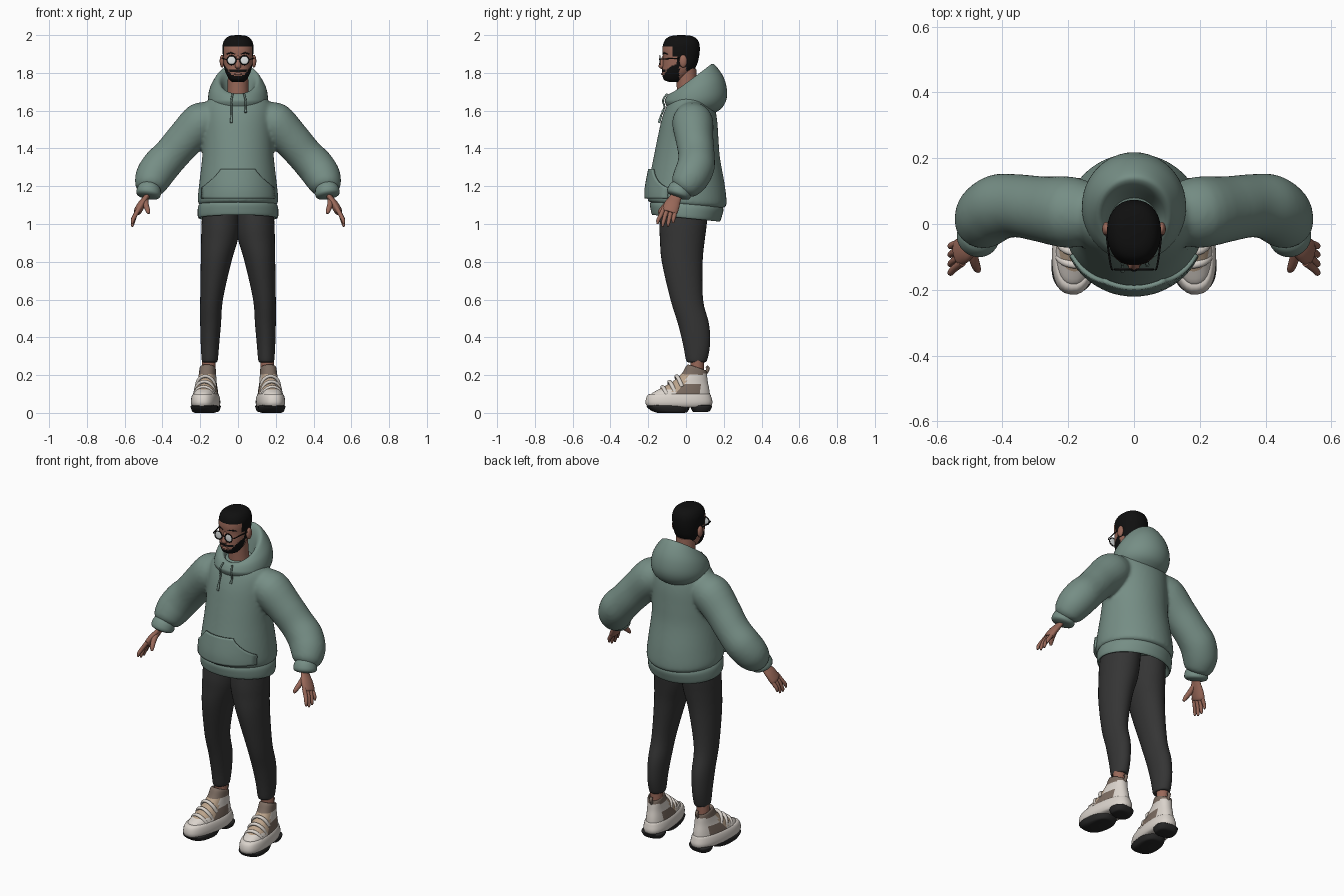
import bpy, bmesh, math
from mathutils import Vector, Matrix
from mathutils.bvhtree import BVHTree

if "Cube" in bpy.data.objects:
    bpy.data.objects.remove(bpy.data.objects["Cube"])


def material(name, *rgb):
    m = bpy.data.materials.new(name)
    m.use_nodes = True
    m.diffuse_color = (*rgb, 1)
    m.node_tree.nodes["Principled BSDF"].inputs["Base Color"].default_value = (*rgb, 1)
    return m


GREEN = material("sage fabric", .18, .27, .235)
PANTS = material("charcoal fabric", .035, .035, .035)
SKIN = material("skin", .32, .14, .1)
HAIR = material("black hair", .005, .005, .005)
WHITE = material("shoe white", .7, .65, .6)
BROWN = material("shoe taupe", .2, .15, .12)
BEIGE = material("shoe beige", .5, .37, .26)
SOLE = material("rubber sole", .02, .02, .02)
LENS = material("pale lens", .75, .78, .78)


def build(name, bm, mats, pair=False, rule=None, matrix=Matrix()):
    """Turn a bmesh into one object, or a left and right pair."""
    mats = mats if isinstance(mats, (list, tuple)) else [mats]
    bmesh.ops.recalc_face_normals(bm, faces=bm.faces)
    for f in bm.faces:
        f.smooth = True
        if rule:
            f.material_index = rule(f.calc_center_median())
    bm.transform(matrix)
    objs = []
    for side in (("left_", "right_") if pair else ("",)):
        if side == "right_":
            bm.transform(Matrix.Diagonal((-1, 1, 1, 1)))
            bmesh.ops.reverse_faces(bm, faces=bm.faces)
        me = bpy.data.meshes.new(side + name)
        bm.to_mesh(me)
        for m in mats:
            me.materials.append(m)
        me.set_sharp_from_angle(angle=math.radians(50))
        ob = bpy.data.objects.new(side + name, me)
        bpy.context.collection.objects.link(ob)
        objs.append(ob)
    bm.free()
    return objs


def spline(keys, sub):
    """Smoothly resample a list of (centre, u, v) rings."""
    out = []
    for i in range(len(keys) - 1):
        a, b, c, d = (keys[min(max(i + k, 0), len(keys) - 1)] for k in (-1, 0, 1, 2))
        for s in range(sub):
            t = s / sub
            out.append([q + (r - p) * t / 2 + (p * 2 - q * 5 + r * 4 - w) * t * t / 2
                        + (q * 3 - p - r * 3 + w) * t ** 3 / 2
                        for p, q, r, w in zip(a, b, c, d)])
    return out + [keys[-1]]


def skin_rings(keys, sub=4, seg=32, power=2):
    """Skin elliptical rings into a closed bmesh."""
    bm = bmesh.new()

    def bend(x):
        return math.copysign(abs(x) ** (2 / power), x)
    rows = []
    for c, u, v in spline(keys, sub):
        angles = [math.tau * k / seg for k in range(seg)]
        rows.append([bm.verts.new(c + u * bend(math.cos(a)) + v * bend(math.sin(a))) for a in angles])
    for a, b in zip(rows, rows[1:]):
        for k in range(seg):
            n = (k + 1) % seg
            bm.faces.new((a[k], a[n], b[n], b[k]))
    bm.faces.new(rows[0])
    bm.faces.new(rows[-1])
    return bm


def ring(yf, zf, yb, zb, hw, x=0):
    """Tilted ring from its front point, back point and half width."""
    f, b = Vector((x, yf, zf)), Vector((x, yb, zb))
    return (f + b) / 2, Vector((hw, 0, 0)), (b - f) / 2


def flat(z, yf, yb, hw, x=0):
    return ring(yf, z, yb, z, hw, x)


def tube(points, radii, flatten=1):
    """Rings square to a path; flatten thins them across the y axis."""
    pts = [Vector(p) for p in points]
    run = (pts[-1] - pts[0]).normalized()
    ref = Vector((0, 0, 1)) if abs(run.y) > .9 else Vector((0, 1, 0))
    keys = []
    for i, p in enumerate(pts):
        t = (pts[min(i + 1, len(pts) - 1)] - pts[max(i - 1, 0)]).normalized()
        u = t.cross(ref).normalized()
        r = radii[i] if isinstance(radii, (list, tuple)) else radii
        keys.append((p, u * r * flatten, u.cross(t) * r))
    return keys


def blob(name, loc, size, mat, pair=False):
    bm = bmesh.new()
    bmesh.ops.create_uvsphere(bm, u_segments=20, v_segments=12, radius=1)
    return build(name, bm, mat, pair, None, Matrix.LocRotScale(Vector(loc), None, Vector(size)))


# Hoodie body and sleeves, fused into one soft surface
body = skin_rings([ring(-.17, 1.11, .17, 1.08, .18), ring(-.2, 1.12, .208, 1.09, .207),
                   ring(-.205, 1.15, .215, 1.12, .213), flat(1.21, -.2, .205, .206),
                   flat(1.35, -.172, .18, .19), flat(1.45, -.152, .172, .186),
                   flat(1.55, -.13, .165, .185), flat(1.62, -.105, .15, .18),
                   flat(1.665, -.08, .125, .15), flat(1.69, -.05, .09, .09)], seg=48)
surface = BVHTree.FromBMesh(body)
arm_path = [(.1, .03, 1.575), (.19, .035, 1.54), (.28, .045, 1.45), (.35, .055, 1.37),
            (.41, .052, 1.305), (.45, .025, 1.245), (.468, -.01, 1.195), (.47, -.025, 1.175)]
sleeve_r = [.08, .108, .1, .096, .1, .096, .078, .05]
for sx in (1, -1):
    sleeve = skin_rings(tube([(x * sx, y, z) for x, y, z in arm_path], sleeve_r))
    tmp = bpy.data.meshes.new("sleeve")
    sleeve.to_mesh(tmp)
    sleeve.free()
    body.from_mesh(tmp)
    bpy.data.meshes.remove(tmp)
hoodie = build("hoodie_body", body, GREEN)[0]
fuse = hoodie.modifiers.new("fuse", 'REMESH')
fuse.mode, fuse.voxel_size, fuse.use_smooth_shade = 'VOXEL', .01, True
soft = hoodie.modifiers.new("soften", 'SMOOTH')
soft.factor, soft.iterations = .5, 6

build("hem_band", skin_rings([ring(-.14, 1.1, .14, 1.07, .17), ring(-.168, 1.055, .168, 1.02, .198),
                              ring(-.18, 1.05, .18, 1.015, .21), ring(-.187, 1.075, .19, 1.04, .214),
                              ring(-.19, 1.11, .198, 1.08, .21), ring(-.17, 1.14, .18, 1.11, .19)],
                             seg=48), GREEN)
build("cuff", skin_rings(tube([(.466, -.02, 1.2), (.47, -.03, 1.185), (.476, -.042, 1.15),
                               (.478, -.046, 1.138), (.476, -.042, 1.15)],
                              [.05, .062, .06, .052, .04])), GREEN, True)

# Hood resting on the shoulders
build("hood", skin_rings([ring(-.09, 1.6, .14, 1.58, .12), ring(-.112, 1.645, .195, 1.62, .152),
                          ring(-.108, 1.665, .218, 1.685, .158), ring(-.095, 1.685, .202, 1.77, .146),
                          ring(-.082, 1.69, .155, 1.84, .118), ring(-.07, 1.688, .128, 1.842, .1),
                          ring(-.062, 1.675, .105, 1.8, .085), ring(-.05, 1.655, .08, 1.7, .07)],
                         seg=48), GREEN)


def front(x, z, lift):
    hit = surface.ray_cast(Vector((x, -1, z)), Vector((0, 1, 0)))[0]
    return Vector((x, hit.y - lift, z))


# Kangaroo pocket laid over the belly
bm = bmesh.new()
rows = []
for i in range(15):
    t = i / 14
    half = .09 + .1 * min(1, t / .65) ** 1.3
    rows.append([bm.verts.new(front(half * k / 10, 1.29 - .155 * t, .009)) for k in range(-10, 11)])
for a, b in zip(rows, rows[1:]):
    for k in range(20):
        bm.faces.new((a[k], a[k + 1], b[k + 1], b[k]))
pocket = build("front_pocket", bm, GREEN)[0]
thick = pocket.modifiers.new("thickness", 'SOLIDIFY')
thick.thickness, thick.offset = .014, 0

# Drawstrings
for label, x, low in (("left", .04, 1.59), ("right", -.035, 1.535)):
    path = [(x * .8, -.1, 1.69), (x, -.122, 1.655)]
    path += [front(x, 1.62 + (low - 1.62) * t, .012) for t in (0, .5, .85, 1)]
    build(label + "_drawstring", skin_rings(tube(path, [.005, .005, .005, .005, .007, .006]), seg=10), GREEN)

# Trousers
leg = [(1.12, -.13, .12, -.01, .185), (1, -.14, .11, -.01, .193), (.92, -.138, .1, 0, .195),
       (.8, -.128, .088, .035, .197), (.6, -.082, .09, .08, .2), (.47, -.042, .122, .09, .2),
       (.36, -.015, .127, .1, .197), (.28, 0, .112, .107, .192), (.268, .01, .1, .115, .185)]
build("trouser_leg", skin_rings([flat(z, f, b, (o - i) / 2, (o + i) / 2) for z, f, b, i, o in leg]),
      PANTS, True)
build("ankle", skin_rings([flat(z, .025, .095, .036, .155) for z in (.3, .24, .17)]), SKIN, True)

# Shoes, turned slightly outward
turn = Matrix.Translation((.167, 0, 0)) @ Matrix.Rotation(math.radians(7), 4, 'Z')


def upper_colour(c):
    if c.z > .205:
        return 1
    if c.y < -.07 and c.z < .125 or c.y > .075:
        return 0
    if c.y - .6 * c.z < -.11:
        return 2
    return 1 if c.z < .15 else 0


build("shoe_upper", skin_rings([flat(.07, -.19, .125, .062), ring(-.185, .1, .128, .09, .063),
                                ring(-.145, .125, .124, .125, .058), ring(-.08, .16, .116, .165, .05),
                                ring(-.025, .205, .112, .2, .045), ring(.002, .25, .108, .222, .042),
                                ring(.02, .25, .098, .222, .034), ring(.03, .2, .09, .2, .03)],
                               power=2.3), [WHITE, BROWN, BEIGE], True, upper_colour, turn)
build("midsole", skin_rings([flat(.028, -.19, .12, .055), flat(.035, -.207, .134, .067),
                             flat(.055, -.216, .141, .073), ring(-.21, .085, .136, .08, .07),
                             ring(-.195, .1, .128, .1, .062), flat(.1, -.17, .11, .05)], power=2.5),
      WHITE, True, None, turn)
build("forefoot_sole", skin_rings([flat(0, -.15, -.02, .05), ring(-.185, .012, .005, .004, .063),
                                   ring(-.21, .036, .02, .032, .07), flat(.042, -.19, .01, .06)],
                                  power=2.6), SOLE, True, None, turn)
build("heel_sole", skin_rings([flat(.004, .045, .105, .045), flat(.01, .035, .125, .057),
                               flat(.036, .025, .138, .066), flat(.042, .04, .12, .055)],
                              power=2.6), SOLE, True, None, turn)
for i, (y, z, w) in enumerate(((-.125, .138, .054), (-.088, .166, .052), (-.05, .195, .05))):
    arc = [(w * math.sin(a), y + .025 * (1 - math.cos(a)), z - .06 * (1 - math.cos(a)))
           for a in (-1.5, -1, -.5, 0, .5, 1, 1.5)]
    build("shoe_strap_%d" % i, skin_rings(tube(arc, .011, .8), seg=12), WHITE, True, None, turn)
build("pull_tab", skin_rings(tube([(0, .1, .2), (0, .118, .235), (0, .108, .245)], .009), seg=10),
      BROWN, True, None, turn)

# Hands
build("palm", skin_rings(tube([(.47, -.035, 1.18), (.487, -.055, 1.14), (.51, -.073, 1.105),
                               (.53, -.085, 1.07), (.535, -.089, 1.06)],
                              [.03, .031, .041, .042, .034], .5)), SKIN, True)
for finger, y, spread, tip in (("index", -.117, -.034, 1.0), ("middle", -.096, -.028, .986),
                               ("ring", -.075, -.02, .988), ("little", -.056, -.012, 1.005)):
    build(finger + "_finger", skin_rings(tube([(.522, y, 1.085), (.545, y + spread * .5, 1.045),
                                               (.557, y + spread * .9, tip + .02), (.56, y + spread, tip)],
                                              [.012, .0115, .01, .005]), seg=12), SKIN, True)
build("thumb", skin_rings(tube([(.49, -.07, 1.13), (.487, -.105, 1.1), (.477, -.135, 1.07),
                                (.472, -.143, 1.055)], [.015, .015, .012, .006]), seg=12), SKIN, True)


# Head, with hair and beard chosen by position
def head_colour(c):
    side = abs(c.x)
    hairline = 1.942 if c.y < -.07 else 1.885 if c.y < -.048 else 1.835 if c.y < 0 else 1.812
    lips = side < .022 and 1.786 < c.z < 1.803
    beard = c.y < -.035 and c.z < 1.79 + max(0, side - .035) * 1.4
    moustache = c.y < -.09 and side < .045 and 1.803 < c.z < 1.814
    return int(c.z > hairline or (beard or moustache) and not lips)


build("head", skin_rings([flat(1.752, -.09, -.03, .03), flat(1.765, -.118, -.01, .046),
                          flat(1.8, -.126, .03, .065), flat(1.84, -.124, .056, .075),
                          flat(1.88, -.122, .068, .079), flat(1.92, -.125, .073, .082),
                          flat(1.955, -.12, .07, .08), flat(1.982, -.104, .055, .066),
                          flat(1.996, -.075, .027, .042), flat(2, -.035, -.015, .01)],
                         sub=7, seg=72, power=2.2), [SKIN, HAIR], rule=head_colour)
build("neck", skin_rings(tube([(0, .02, 1.6), (0, .008, 1.7), (0, 0, 1.82)], [.068, .056, .054])), SKIN)
blob("ear", (.084, -.015, 1.862), (.013, .021, .034), SKIN, True)
build("nose", skin_rings(tube([(0, -.116, 1.89), (0, -.126, 1.86), (0, -.128, 1.836), (0, -.118, 1.826)],
                              [.007, .012, .017, .01])), SKIN)
blob("lips", (0, -.123, 1.795), (.022, .009, .007), SKIN)
build("eyebrow", skin_rings(tube([(.014, -.121, 1.9), (.038, -.113, 1.906), (.06, -.097, 1.899)],
                                 [.003, .005, .002]), seg=10), HAIR, True)

# Round glasses
blob("lens", (.034, -.137, 1.867), (.022, .003, .022), LENS, True)
rim = [(.034 + .024 * math.cos(a), -.138, 1.867 + .024 * math.sin(a))
       for a in (math.tau * k / 24 for k in range(25))]
build("glasses_rim", skin_rings([(Vector(p), (Vector(p) - Vector((.034, -.138, 1.867))) * .12,
                                  Vector((0, .003, 0))) for p in rim], sub=1, seg=8), HAIR, True)
build("glasses_bridge", skin_rings(tube([(-.011, -.139, 1.87), (0, -.142, 1.874), (.011, -.139, 1.87)],
                                        .0025), seg=8), HAIR)
build("glasses_temple", skin_rings(tube([(.058, -.137, 1.871), (.07, -.13, 1.873), (.084, -.03, 1.878)],
                                        .0028), seg=8), HAIR, True)
